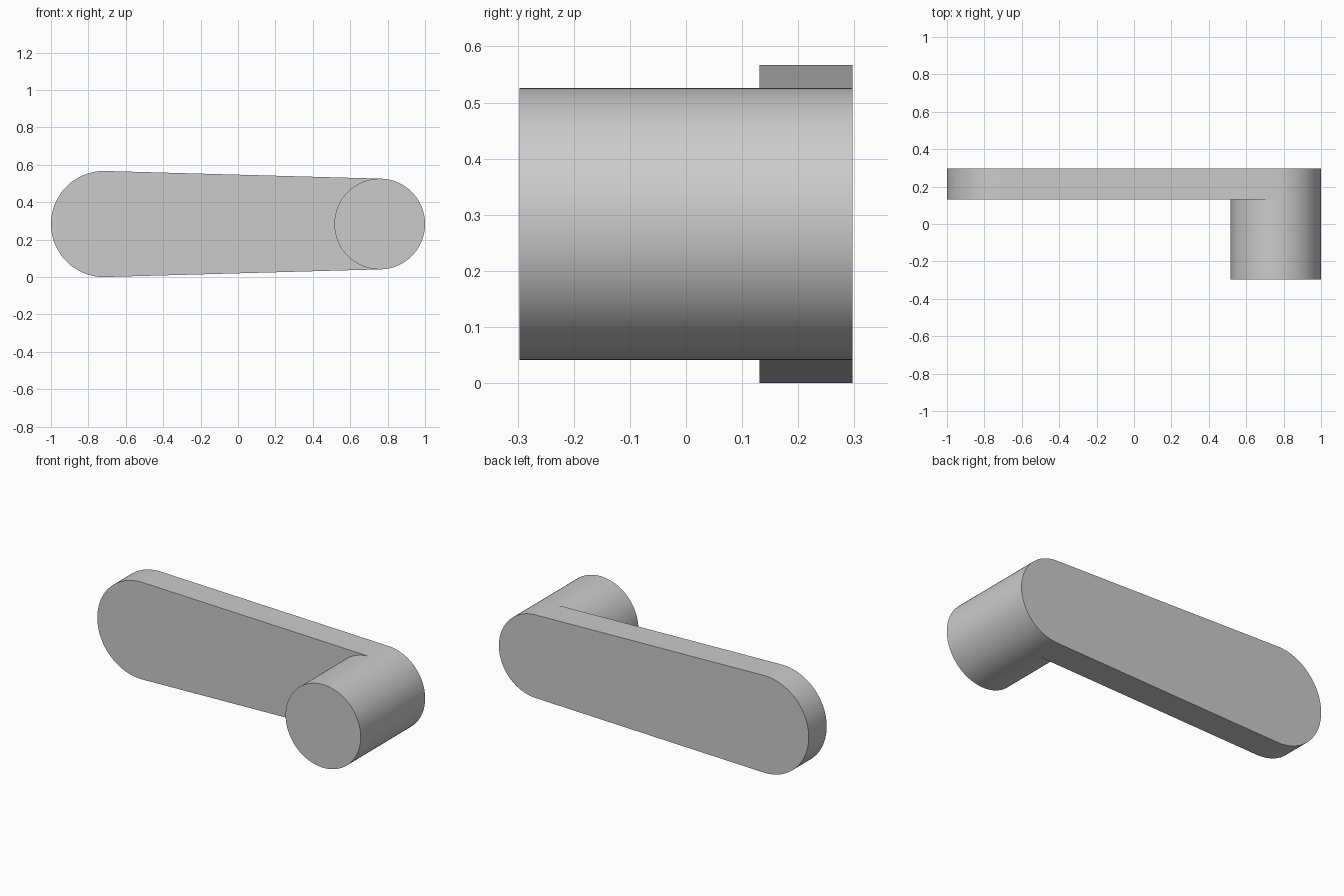
import bpy, bmesh
from math import acos, cos, sin, tau, radians

if "Cube" in bpy.data.objects:
    bpy.data.objects.remove(bpy.data.objects["Cube"])

Z = 0.2835                       # shared axis height
XL, RL = -0.7165, 0.2835         # large rounded end
XR, RR = 0.7575, 0.2425          # small end with handle peg
Y_PEG, Y_FRONT, Y_BACK = -0.297, 0.131, 0.297
phi = acos((RL - RR) / (XR - XL))  # tangent angle of the straight sides
N = 48


def arc(cx, r, a0, a1):
    return [(cx + r * cos(a0 + (a1 - a0) * i / N), Z + r * sin(a0 + (a1 - a0) * i / N))
            for i in range(N + 1)]


bm = bmesh.new()


def ring(points, y):
    return [bm.verts.new((x, y, z)) for x, z in points]


def wall(a, b, closed=False):
    n = len(a)
    for i in range(n if closed else n - 1):
        j = (i + 1) % n
        bm.faces.new((a[i], a[j], b[j], b[i]))


left = arc(XL, RL, phi, tau - phi)
right = arc(XR, RR, -phi, phi)
inner = arc(XR, RR, phi, tau - phi)[1:-1]

# Arm plate: tapered outline with round ends
back = ring(left + right, Y_BACK)
front = ring(left + right, Y_FRONT)
wall(back, front, True)
bm.faces.new(back)

# Handle peg: flush with the small end, projecting forward
front_inner = ring(inner, Y_FRONT)
peg_base = front[N + 1:] + front_inner
peg_end = ring(right + inner, Y_PEG)
wall(peg_base, peg_end, True)
bm.faces.new(peg_end)

# Front of the arm around the peg
bm.faces.new(front[:N + 2] + front_inner[::-1] + [front[-1]])

bmesh.ops.recalc_face_normals(bm, faces=bm.faces[:])
mesh = bpy.data.meshes.new("crank_arm")
bm.to_mesh(mesh)
bm.free()
obj = bpy.data.objects.new("crank_arm", mesh)
bpy.context.collection.objects.link(obj)
bpy.context.view_layer.objects.active = obj
obj.select_set(True)
bpy.ops.object.shade_smooth_by_angle(angle=radians(30))
